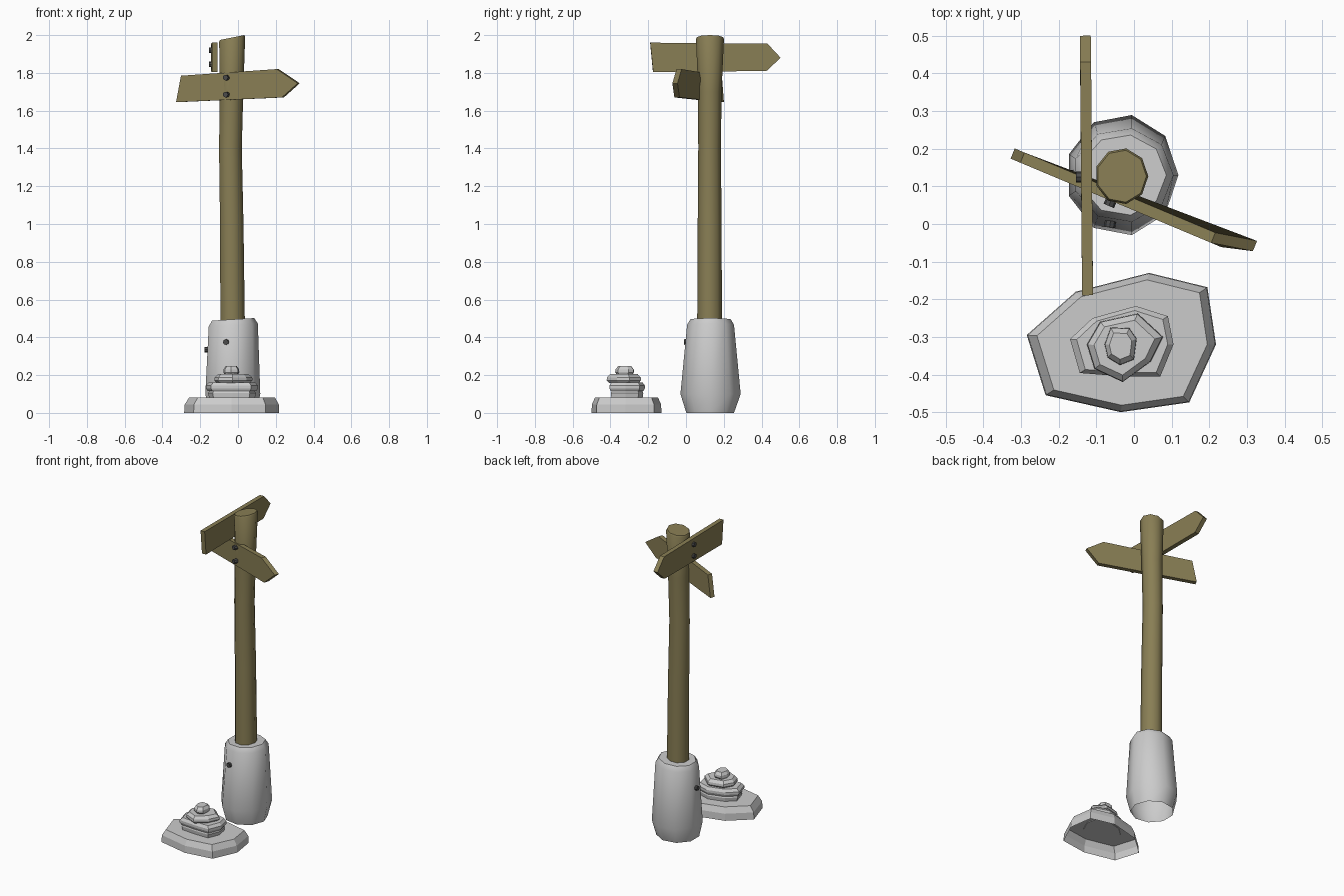
import bpy, bmesh, math
from mathutils import Vector

if "Cube" in bpy.data.objects:
    bpy.data.objects.remove(bpy.data.objects["Cube"])


def material(name, rgb):
    m = bpy.data.materials.new(name)
    m.diffuse_color = (*rgb, 1)
    m.use_nodes = True
    m.node_tree.nodes["Principled BSDF"].inputs["Base Color"].default_value = m.diffuse_color
    return m


WOOD = material("wood", (0.25, 0.21, 0.09))
IRON = material("iron", (0.07, 0.07, 0.07))


def loft(name, rings, mat=None, cap_bottom=True, smooth=None):
    """Skin a list of equal-length point rings and cap the ends."""
    bm = bmesh.new()
    loops = [[bm.verts.new(p) for p in ring] for ring in rings]
    n = len(loops[0])
    for a, b in zip(loops, loops[1:]):
        for i in range(n):
            j = (i + 1) % n
            bm.faces.new((a[i], a[j], b[j], b[i]))
    bm.faces.new(loops[-1])
    bottom = bm.faces.new(loops[0][::-1])
    bmesh.ops.recalc_face_normals(bm, faces=bm.faces)
    if not cap_bottom:
        bm.faces.remove(bottom)
    me = bpy.data.meshes.new(name)
    bm.to_mesh(me)
    bm.free()
    ob = bpy.data.objects.new(name, me)
    bpy.context.collection.objects.link(ob)
    if mat:
        me.materials.append(mat)
    if smooth:
        bpy.ops.object.select_all(action='DESELECT')
        ob.select_set(True)
        bpy.context.view_layer.objects.active = ob
        bpy.ops.object.shade_smooth_by_angle(angle=math.radians(smooth))
    return ob


def ring(cx, cy, rx, ry, z, tilt=0.0, n=9):
    pts = []
    for i in range(n):
        a = 2 * math.pi * i / n
        x, y = rx * math.cos(a), ry * math.sin(a)
        pts.append((cx + x, cy + y, z + tilt * x))
    return pts


# Leaning post with a slanted top
loft("post", [
    ring(-0.030, 0.125, 0.067, 0.067, 0.42),
    ring(-0.035, 0.125, 0.064, 0.064, 1.00),
    ring(-0.042, 0.125, 0.062, 0.061, 1.40),
    ring(-0.036, 0.126, 0.064, 0.063, 1.70),
    ring(-0.033, 0.127, 0.071, 0.075, 1.978, 0.2),
    ring(-0.033, 0.127, 0.066, 0.070, 1.987, 0.2)], WOOD, smooth=42)

# Stone footing, open underneath
loft("footing", [
    ring(-0.032, 0.128, 0.130, 0.128, 0.0),
    ring(-0.032, 0.130, 0.150, 0.162, 0.10),
    ring(-0.029, 0.130, 0.134, 0.126, 0.465, 0.06),
    ring(-0.029, 0.130, 0.115, 0.108, 0.495, 0.06),
    ring(-0.029, 0.128, 0.070, 0.070, 0.495, 0.06)],
    cap_bottom=False, smooth=55)


# Arrow boards: front outline plus a thickness offset
def board(name, outline, offset):
    loft(name, [outline, [Vector(p) + Vector(offset) for p in outline]], WOOD)


def lower_y(x):
    return 0.036 - 0.42 * x


lower = [(x, lower_y(x), z) for x, z in
         [(-0.328, 1.645), (-0.302, 1.785), (0.205, 1.82), (0.316, 1.745), (0.232, 1.67)]]
lower[3] = (0.316, -0.072, 1.745)   # bent tip
board("lower_sign", lower, (0.011, 0.027, 0))

board("upper_sign", [
    (-0.138, -0.19, 1.96), (-0.138, -0.175, 1.805), (-0.143, 0.425, 1.81),
    (-0.144, 0.50, 1.88), (-0.143, 0.43, 1.955)], (0.029, 0.001, 0))


# Bolt heads
def bolt(name, centre, direction, r=0.015, depth=0.026):
    d = Vector(direction).normalized()
    bpy.ops.mesh.primitive_cylinder_add(
        vertices=8, radius=r, depth=depth, location=centre,
        rotation=d.to_track_quat('Z', 'Y').to_euler())
    ob = bpy.context.object
    ob.name = name
    ob.data.materials.append(IRON)


for i, z in enumerate((1.775, 1.685)):
    bolt(f"lower_sign_bolt_{i}", (-0.062, 0.06, z), (-0.39, -0.92, 0))
for i, z in enumerate((1.92, 1.845)):
    bolt(f"upper_sign_bolt_{i}", (-0.141, 0.125, z), (-1, 0, 0))
bolt("footing_bolt_front", (-0.063, 0.004, 0.375), (-0.15, -1, 0))
bolt("footing_bolt_left", (-0.164, 0.128, 0.335), (-1, 0, 0))


# Cairn of flat stones: each outline is scaled about its middle per level
def stone(name, outline, levels, cap_bottom=True):
    cx = sum(p[0] for p in outline) / len(outline)
    cy = sum(p[1] for p in outline) / len(outline)
    loft(name, [[(cx + (x - cx) * s, cy + (y - cy) * s, z) for x, y in outline]
                for s, z in levels], cap_bottom=cap_bottom)


stone("base_slab", [
    (-0.285, -0.295), (-0.155, -0.18), (0.04, -0.13), (0.195, -0.168),
    (0.218, -0.32), (0.147, -0.474), (-0.035, -0.50), (-0.235, -0.455)],
    [(1.0, 0), (0.99, 0.045), (0.90, 0.082)], cap_bottom=False)
second = [(-0.17, -0.306), (-0.11, -0.25), (0.005, -0.218), (0.09, -0.245),
          (0.105, -0.32), (0.07, -0.405), (-0.03, -0.405), (-0.144, -0.396)]
stone("lower_stone", second, [(0.88, 0.078), (0.92, 0.105), (0.84, 0.125)])
stone("middle_stone", second, [(0.93, 0.115), (1.0, 0.13), (1.0, 0.145), (0.88, 0.162)])
stone("upper_stone", [
    (-0.125, -0.32), (-0.09, -0.26), (0.01, -0.238), (0.077, -0.30),
    (0.045, -0.365), (-0.03, -0.42), (-0.105, -0.385)],
    [(0.85, 0.158), (1.0, 0.172), (0.98, 0.188), (0.80, 0.205)])
stone("top_stone", [
    (-0.078, -0.32), (-0.062, -0.275), (-0.012, -0.277), (0.007, -0.305),
    (0.0, -0.36), (-0.037, -0.375), (-0.07, -0.355)],
    [(0.8, 0.20), (1.0, 0.215), (0.97, 0.23), (0.7, 0.247)])
